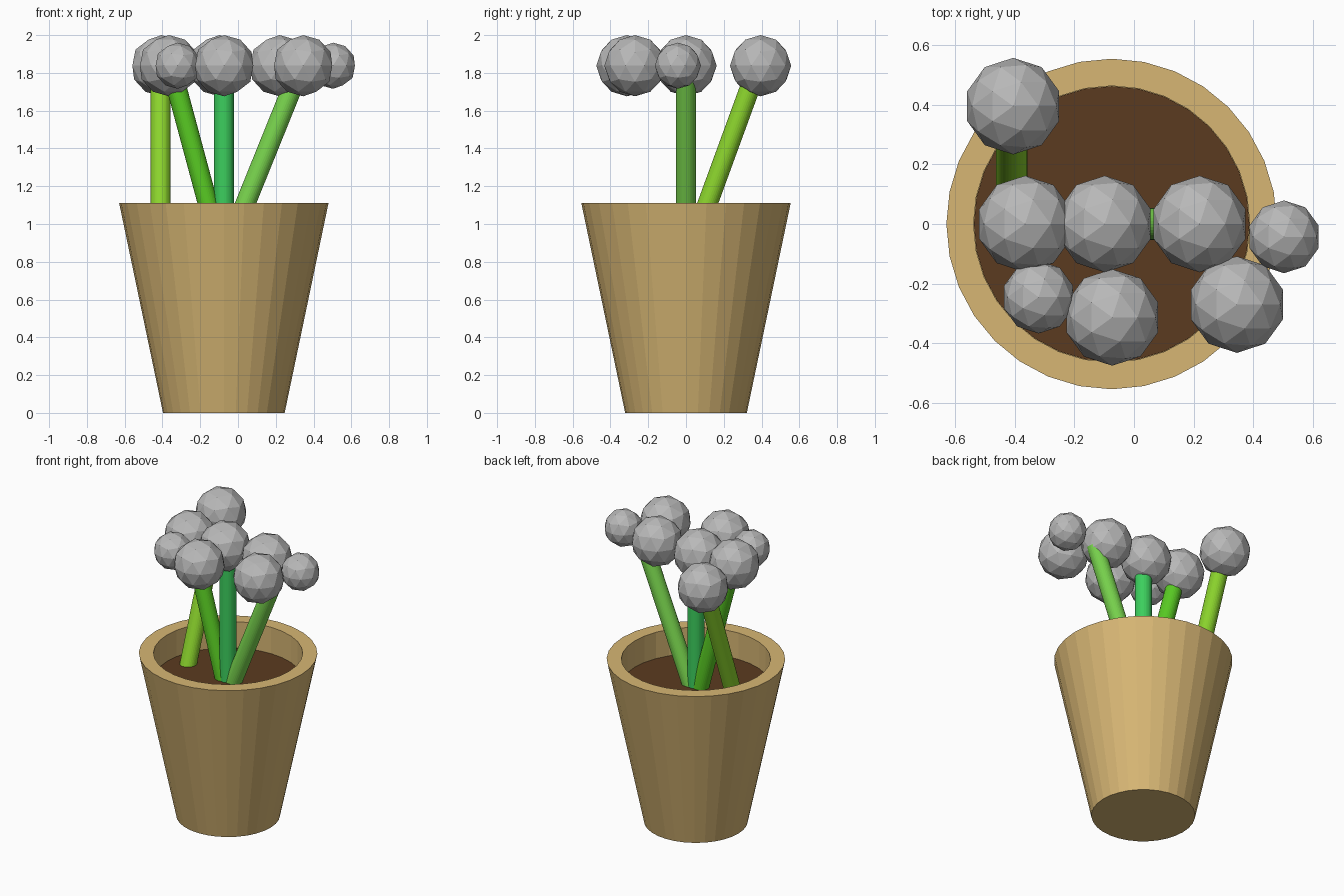
import bpy, bmesh, math
from mathutils import Vector

if "Cube" in bpy.data.objects:
    bpy.data.objects.remove(bpy.data.objects["Cube"])


def material(name, rgb):
    m = bpy.data.materials.new(name)
    m.diffuse_color = (*rgb, 1)
    m.use_nodes = True
    m.node_tree.nodes["Principled BSDF"].inputs["Base Color"].default_value = m.diffuse_color
    return m


clay = material("tan clay", (0.68, 0.47, 0.175))
earth = material("brown soil", (0.105, 0.043, 0.014))
grey = material("grey bloom", (0.48, 0.48, 0.48))
POT_X, SOIL_Z, SIDES = -0.075, 0.93, 32


def lathe(name, profile, mat):
    """Revolve an (r, z) profile, closing both ends with flat caps."""
    bm = bmesh.new()
    rings = [[bm.verts.new((r * math.cos(a), r * math.sin(a), z))
              for a in (2 * math.pi * i / SIDES for i in range(SIDES))]
             for r, z in profile]
    for low, high in zip(rings, rings[1:]):
        for i in range(SIDES):
            j = (i + 1) % SIDES
            bm.faces.new((low[i], low[j], high[j], high[i]))
    bm.faces.new(rings[0][::-1])
    bm.faces.new(rings[-1])
    mesh = bpy.data.meshes.new(name)
    bm.to_mesh(mesh)
    bm.free()
    mesh.materials.append(mat)
    obj = bpy.data.objects.new(name, mesh)
    bpy.context.collection.objects.link(obj)
    obj.location.x = POT_X
    return obj


# Tapered pot with a straight-walled recess, and the soil filling it
lathe("pot", [(0.322, 0), (0.554, 1.11), (0.463, 1.11), (0.463, SOIL_Z - 0.03)], clay)
lathe("soil", [(0.462, SOIL_Z - 0.02), (0.462, SOIL_Z)], earth)

# Stems: base point, tip point, colour
stems = [
    ("yellow green", (-0.41, 0.02, 0.85), (-0.41, 0.36, 1.78), (0.26, 0.66, 0.026)),
    ("leaf green", (-0.09, 0, 0.85), (-0.335, 0, 1.76), (0.10, 0.60, 0.017)),
    ("emerald green", (-0.075, 0, 0.85), (-0.075, 0, 1.76), (0.045, 0.62, 0.11)),
    ("light green", (-0.065, 0, 0.85), (0.315, 0, 1.79), (0.19, 0.66, 0.075)),
]
for label, base, tip, rgb in stems:
    a, b = Vector(base), Vector(tip)
    bpy.ops.mesh.primitive_cylinder_add(vertices=32, radius=0.053, depth=(b - a).length,
                                        location=(a + b) / 2)
    stem = bpy.context.object
    stem.name = "stem " + label
    stem.rotation_euler = (b - a).to_track_quat('Z', 'Y').to_euler()
    stem.data.materials.append(material(label, rgb))

# Faceted round blooms: x, y, radius
blooms = [(-0.405, 0.395, 0.162), (-0.365, 0, 0.162), (-0.078 - 0.02, 0, 0.162),
          (0.22, 0, 0.162), (0.503, -0.043, 0.122), (-0.32, -0.245, 0.122),
          (-0.073, -0.313, 0.162), (0.345, -0.27, 0.162)]
for i, (x, y, r) in enumerate(blooms):
    bpy.ops.mesh.primitive_ico_sphere_add(subdivisions=2, radius=r, location=(x, y, 1.838))
    bloom = bpy.context.object
    bloom.name = f"bloom {i + 1}"
    bloom.data.materials.append(grey)
